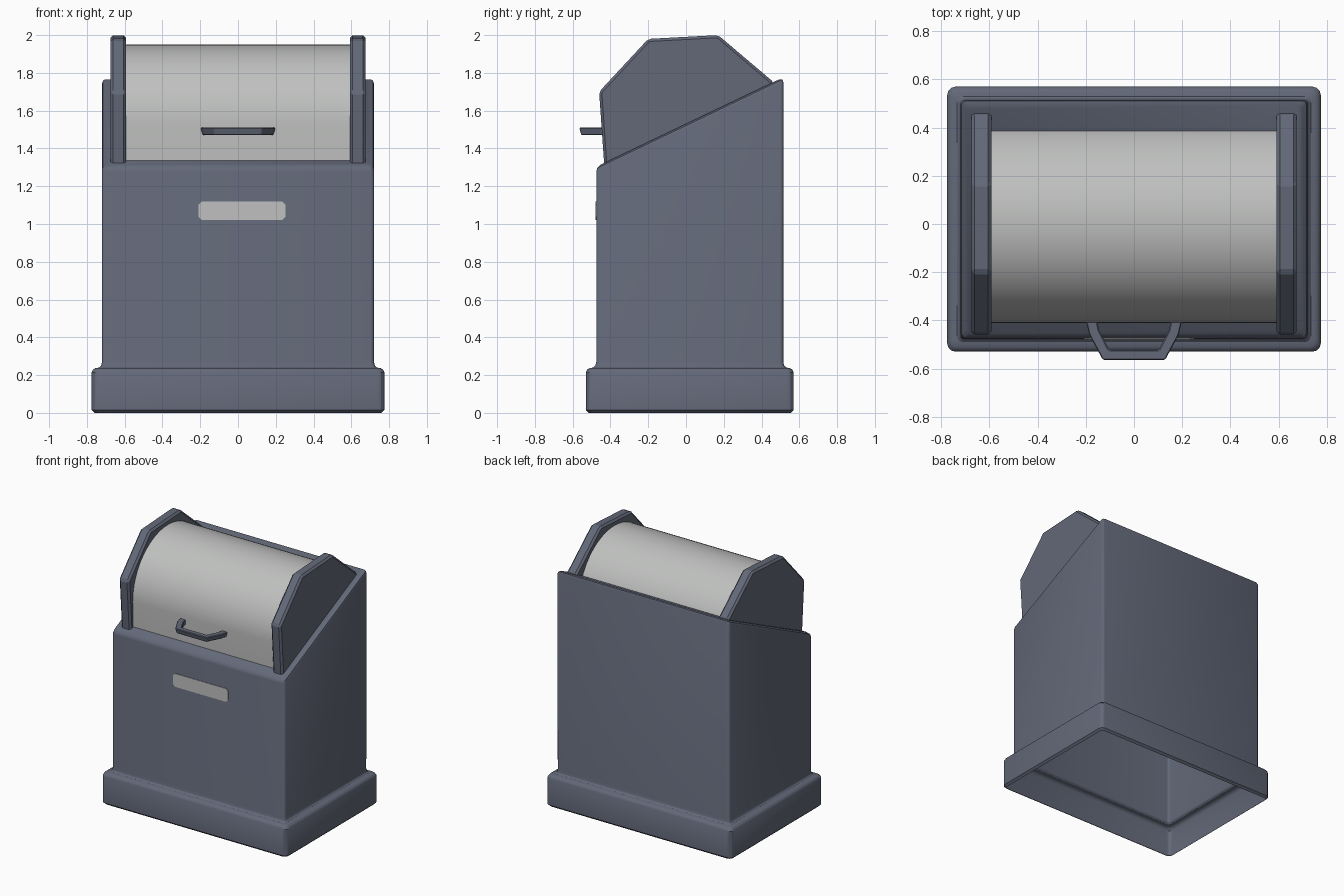
import bpy, bmesh, math

if "Cube" in bpy.data.objects:
    bpy.data.objects.remove(bpy.data.objects["Cube"])

def material(name, rgb):
    m = bpy.data.materials.new(name)
    m.diffuse_color = (*rgb, 1)
    m.use_nodes = True
    m.node_tree.nodes["Principled BSDF"].inputs["Base Color"].default_value = m.diffuse_color
    return m

SLATE = material("slate_metal", (0.125, 0.14, 0.19))
SILVER = material("pale_silver", (0.52, 0.53, 0.52))

def finish(bm, name, mat, angle=30, bevel=0):
    bmesh.ops.recalc_face_normals(bm, faces=bm.faces)
    me = bpy.data.meshes.new(name)
    bm.to_mesh(me)
    bm.free()
    ob = bpy.data.objects.new(name, me)
    bpy.context.collection.objects.link(ob)
    me.materials.append(mat)
    if bevel:
        b = ob.modifiers.new("bevel", 'BEVEL')
        b.width, b.segments, b.limit_method = bevel, 1, 'ANGLE'
    else:
        bpy.ops.object.select_all(action='DESELECT')
        ob.select_set(True)
        bpy.context.view_layer.objects.active = ob
        bpy.ops.object.shade_smooth_by_angle(angle=math.radians(angle))
    return ob

def rounded(hx, y0, y1, r, seg=3):
    """Rounded rectangle outline in xy."""
    pts = []
    for cx, cy, a in ((hx - r, y1 - r, 0), (r - hx, y1 - r, 90),
                      (r - hx, y0 + r, 180), (hx - r, y0 + r, 270)):
        for i in range(seg + 1):
            t = math.radians(a + 90 * i / seg)
            pts.append((cx + r * math.cos(t), cy + r * math.sin(t)))
    return pts

def loft(bm, rings):
    n = len(rings[0])
    for a, b in zip(rings, rings[1:]):
        for i in range(n):
            j = (i + 1) % n
            bm.faces.new((a[i], a[j], b[j], b[i]))

def slant(y):
    return 1.53 + 0.478 * y

def prism(bm, pts, to3d, d0, d1):
    """Extrude a flat outline between two depths."""
    a = [bm.verts.new(to3d(u, v, d0)) for u, v in pts]
    b = [bm.verts.new(to3d(u, v, d1)) for u, v in pts]
    loft(bm, [a, b])
    bm.faces.new(a)
    bm.faces.new(b)

# Body and plinth: one shell, open underneath, with a sloped top
bm = bmesh.new()
rings = []
for inset, r, z in ((0.015, 0.03, 0), (0.0, 0.035, 0.015), (0.0, 0.035, 0.215),
                    (0.008, 0.035, 0.23), (0.02, 0.03, 0.237), (0.04, 0.025, 0.24),
                    (0.05, 0.02, 0.25), (0.055, 0.02, 0.27)):
    rings.append([bm.verts.new((x, y, z)) for x, y in
                  rounded(0.775 - inset, -0.53 + inset, 0.57 - inset, r)])
for inset, drop in ((0.055, 0.025), (0.06, 0.009), (0.077, 0.0)):
    rings.append([bm.verts.new((x, y, slant(y) - drop)) for x, y in
                  rounded(0.775 - inset, -0.53 + inset, 0.57 - inset, 0.018)])
loft(bm, rings)
bm.faces.new(rings[-1])
finish(bm, "bin_body", SLATE)

# Curved lid between the side panels
bm = bmesh.new()
R, CY, CZ = 0.42, 0.01, 1.53
arc = [(CY + R * math.cos(math.pi * i / 32), CZ + R * math.sin(math.pi * i / 32))
       for i in range(33)]
arc += [(-0.403, 1.31), (CY + R, 1.5)]
prism(bm, arc, lambda u, v, d: (d, u, v), -0.61, 0.61)
finish(bm, "curved_lid", SILVER)

# Faceted side panels
panel = [(-0.432, 1.30), (-0.46, 1.70), (-0.20, 1.98), (0.17, 2.0),
         (0.465, 1.75), (0.465, 1.72)]
for side, s in (("left", -1), ("right", 1)):
    bm = bmesh.new()
    prism(bm, panel, lambda u, v, d: (s * d, u, v), 0.592, 0.675)
    finish(bm, side + "_side_panel", SLATE, bevel=0.014)

# Lid handle: bent bar
bm = bmesh.new()
outer = [(0.203, -0.39), (0.187, -0.46), (0.13, -0.565)]
inner = [(0.155, -0.39), (0.145, -0.44), (0.103, -0.522)]
outer += [(-x, y) for x, y in reversed(outer)]
inner += [(-x, y) for x, y in reversed(inner)]
sections = []
for (ox, oy), (ix, iy) in zip(outer, inner):
    lx, ly = ox + (ix - ox) * 0.25, oy + (iy - oy) * 0.25
    sections.append([bm.verts.new(p) for p in
                     ((ox, oy, 1.51), (lx, ly, 1.47), (ix, iy, 1.47), (ix, iy, 1.51))])
loft(bm, sections)
bm.faces.new(sections[0])
bm.faces.new(sections[-1])
finish(bm, "lid_handle", SLATE, bevel=0.005)

# Thin front plate with clipped corners
bm = bmesh.new()
prism(bm, [(x + 0.022, z + 1.07) for x, z in rounded(0.23, -0.05, 0.05, 0.018, 1)],
      lambda u, v, d: (u, d, v), -0.479, -0.472)
finish(bm, "front_plate", SILVER)
